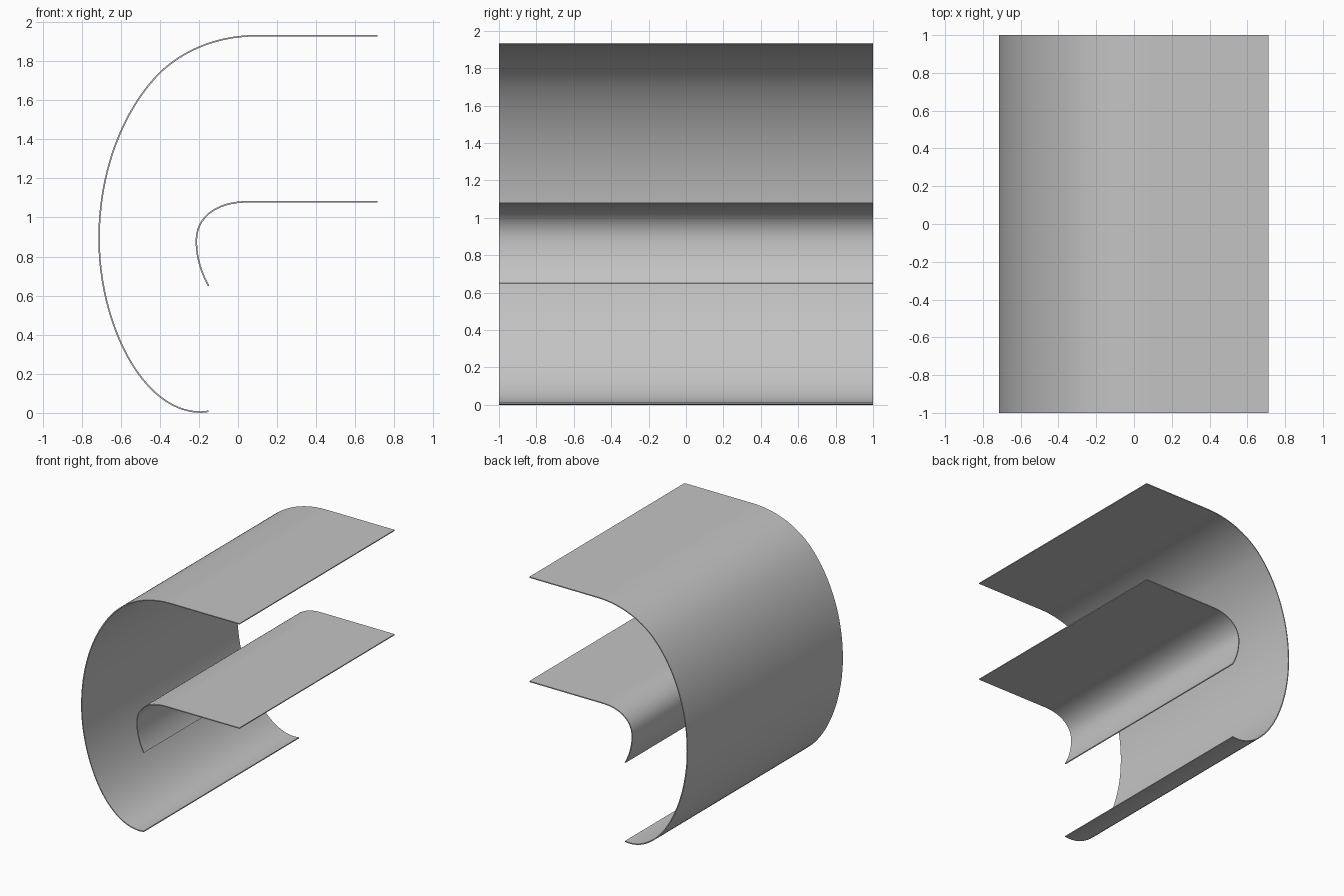
import bpy
import bmesh
import math
from mathutils import Vector
from mathutils.geometry import interpolate_bezier

if "Cube" in bpy.data.objects:
    bpy.data.objects.remove(bpy.data.objects["Cube"], do_unlink=True)

DEPTH = 2.0
THICKNESS = 0.008

grey = bpy.data.materials.new("plain grey")
grey.use_nodes = True
colour = (0.55, 0.55, 0.55, 1)
grey.diffuse_color = colour
grey.node_tree.nodes["Principled BSDF"].inputs["Base Color"].default_value = colour


def bent_sheet(name, start, bends):
    """Sweep a profile of straight and Bezier pieces along y and give it thickness."""
    profile = [Vector(start)]
    for bend in bends:
        pts = [Vector(p) for p in bend]
        if len(pts) == 1:
            profile += pts
        else:
            profile += interpolate_bezier(profile[-1], *pts, 25)[1:]

    bm = bmesh.new()
    rows = [[bm.verts.new((p.x, y, p.y)) for p in profile]
            for y in (-DEPTH / 2, DEPTH / 2)]
    front, back = rows
    for i in range(len(profile) - 1):
        bm.faces.new((front[i], front[i + 1], back[i + 1], back[i]))
    bmesh.ops.recalc_face_normals(bm, faces=bm.faces)
    mesh = bpy.data.meshes.new(name)
    bm.to_mesh(mesh)
    bm.free()
    mesh.materials.append(grey)

    obj = bpy.data.objects.new(name, mesh)
    bpy.context.collection.objects.link(obj)
    solid = obj.modifiers.new("thickness", "SOLIDIFY")
    solid.thickness = THICKNESS
    solid.offset = 0
    bpy.ops.object.select_all(action="DESELECT")
    obj.select_set(True)
    bpy.context.view_layer.objects.active = obj
    bpy.ops.object.modifier_apply(modifier=solid.name)
    bpy.ops.object.shade_smooth_by_angle(angle=math.radians(30))
    return obj


# Large outer sheet: flat top, round back, curled lower lip
bent_sheet("outer_sheet", (0.713, 1.93), [
    [(0.1, 1.93)],
    [(-0.10, 1.93), (-0.28, 1.86), (-0.41, 1.73)],
    [(-0.60, 1.53), (-0.711, 1.22), (-0.711, 0.89)],
    [(-0.711, 0.46), (-0.49, 0.004), (-0.19, 0.004)],
    [(-0.15, 0.008)],
])

# Small inner sheet: flat shelf with a hooked back edge
bent_sheet("inner_sheet", (0.713, 1.08), [
    [(0.05, 1.08)],
    [(-0.10, 1.08), (-0.213, 1.01), (-0.213, 0.88)],
    [(-0.213, 0.80), (-0.19, 0.72), (-0.15, 0.65)],
])
